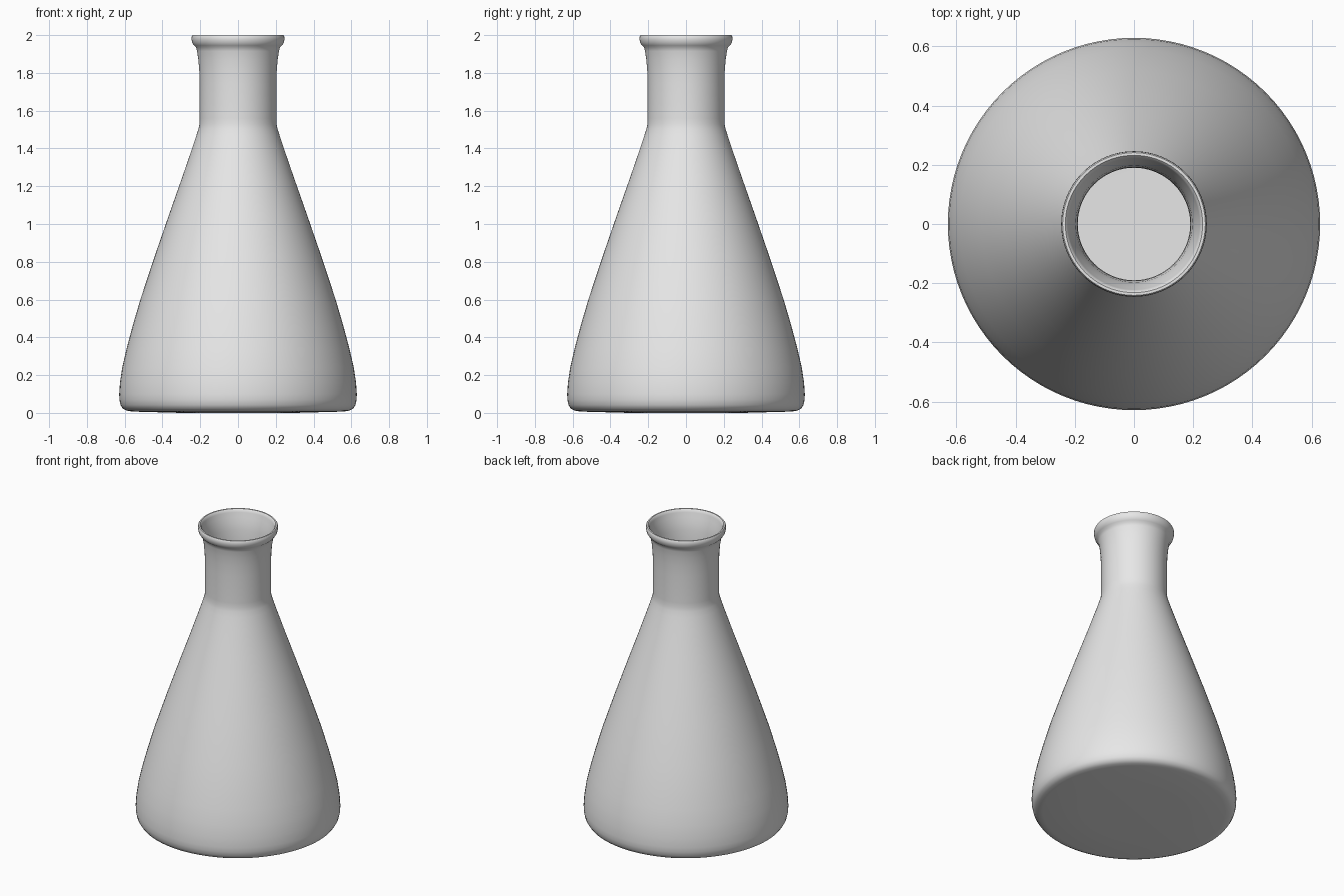
import bpy, bmesh, math

cube = bpy.data.objects.get("Cube")
if cube:
    bpy.data.objects.remove(cube, do_unlink=True)

SEGMENTS = 96
WALL = 0.013


def make_material(name, colour):
    mat = bpy.data.materials.new(name)
    mat.use_nodes = True
    mat.diffuse_color = colour
    mat.node_tree.nodes["Principled BSDF"].inputs["Base Color"].default_value = colour
    return mat


def lathe(name, profile, mat):
    """Spin a (radius, height) profile around the z axis."""
    bm = bmesh.new()
    verts = [bm.verts.new((r, 0, z)) for r, z in profile]
    edges = [bm.edges.new(pair) for pair in zip(verts, verts[1:])]
    bmesh.ops.spin(bm, geom=verts + edges, axis=(0, 0, 1), cent=(0, 0, 0),
                   angle=math.tau, steps=SEGMENTS, use_merge=False)
    bmesh.ops.remove_doubles(bm, verts=bm.verts, dist=0.0005)
    bmesh.ops.recalc_face_normals(bm, faces=bm.faces)
    mesh = bpy.data.meshes.new(name)
    bm.to_mesh(mesh)
    bm.free()
    mesh.materials.append(mat)
    obj = bpy.data.objects.new(name, mesh)
    bpy.context.collection.objects.link(obj)
    bpy.ops.object.select_all(action="DESELECT")
    bpy.context.view_layer.objects.active = obj
    obj.select_set(True)
    bpy.ops.object.shade_smooth_by_angle(angle=math.radians(40))
    return obj


# Outer wall: flat base, rounded heel, conical body, straight neck
base = [(0, 0), (0.3, 0), (0.56, 0.007), (0.59, 0.012), (0.61, 0.022), (0.622, 0.042)]
body = [(0.628, 0.07), (0.629, 0.1), (0.625, 0.16), (0.613, 0.24), (0.59, 0.34),
        (0.558, 0.46), (0.517, 0.6), (0.441, 0.83), (0.365, 1.05), (0.298, 1.24),
        (0.243, 1.4), (0.22, 1.47), (0.209, 1.505), (0.204, 1.53)]
neck = [(0.203, 1.56), (0.203, 1.74), (0.205, 1.81), (0.21, 1.87), (0.217, 1.915)]

# Rolled lip, from the outside over the top to the inside
lip = [(0.222, 1.935), (0.233, 1.945), (0.242, 1.96), (0.246, 1.977), (0.245, 1.993),
       (0.241, 2.0), (0.232, 2.0), (0.226, 1.994), (0.222, 1.98), (0.214, 1.95)]

# Inner wall follows the outer one at wall thickness, down to a flat floor
inner = [(r - WALL, z) for r, z in reversed(body + neck)]
floor = [(0.595, 0.036), (0.56, 0.024), (0.3, 0.02), (0, 0.02)]

glass = make_material("pale grey glass", (0.8, 0.8, 0.8, 1))
lathe("flask", base + body + neck + lip + inner + floor, glass)
